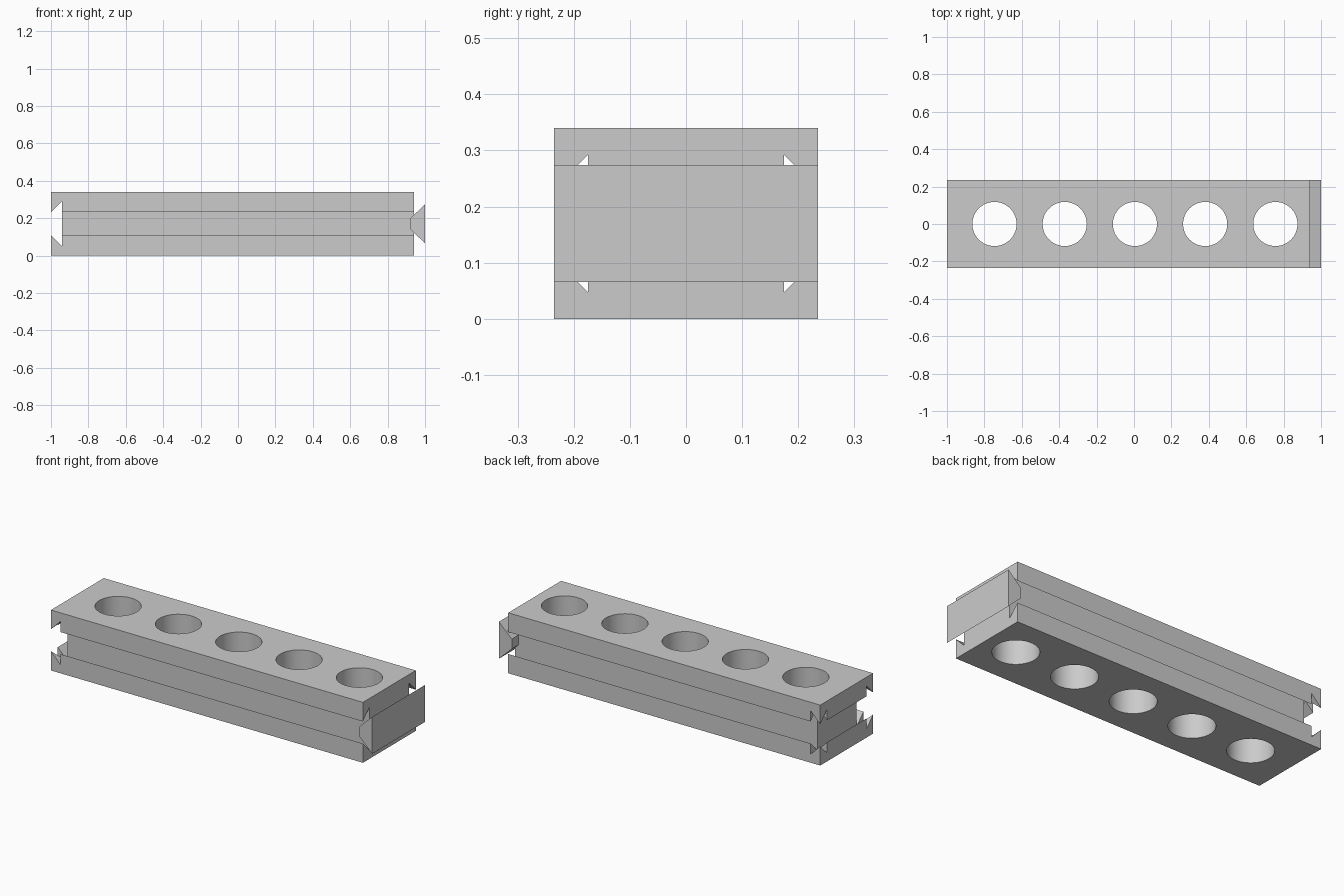
import bpy, math
from mathutils import Vector

if "Cube" in bpy.data.objects:
    bpy.data.objects.remove(bpy.data.objects["Cube"], do_unlink=True)

MID = 0.17            # half height, also the dovetail centre line
HALF_Y = 0.235
X0, X1 = -1.0, 0.942
DEPTH, MOUTH = 0.06, 0.062
INNER = MOUTH + DEPTH

grey = bpy.data.materials.new("mid_grey")
grey.use_nodes = True
colour = (0.6, 0.6, 0.6, 1)
grey.diffuse_color = colour
grey.node_tree.nodes["Principled BSDF"].inputs["Base Color"].default_value = colour


def prism(name, profile, axis, a, b):
    """Extrude a (horizontal, z) profile along the x or y axis from a to b."""
    def place(h, z, t):
        return (t, h, z) if axis == "x" else (h, t, z)
    n = len(profile)
    verts = [place(h, z, t) for t in (a, b) for h, z in profile]
    faces = [tuple(range(n)), tuple(range(2 * n - 1, n - 1, -1))]
    faces += [(i, i + n, (i + 1) % n + n, (i + 1) % n) for i in range(n)]
    mesh = bpy.data.meshes.new(name)
    mesh.from_pydata(verts, [], faces)
    mesh.materials.append(grey)
    ob = bpy.data.objects.new(name, mesh)
    bpy.context.collection.objects.link(ob)
    bpy.context.view_layer.objects.active = ob
    bpy.ops.object.select_all(action="DESELECT")
    ob.select_set(True)
    bpy.ops.object.mode_set(mode="EDIT")
    bpy.ops.mesh.select_all(action="SELECT")
    bpy.ops.mesh.normals_make_consistent(inside=False)
    bpy.ops.object.mode_set(mode="OBJECT")
    return ob


def combine(target, tool, operation):
    mod = target.modifiers.new(tool.name, "BOOLEAN")
    mod.operation, mod.solver, mod.object = operation, "EXACT", tool
    bpy.ops.object.select_all(action="DESELECT")
    bpy.context.view_layer.objects.active = target
    target.select_set(True)
    bpy.ops.object.modifier_apply(modifier=mod.name)
    bpy.data.objects.remove(tool, do_unlink=True)


# Long body with a dovetail groove along the front and back
quarter = [(HALF_Y, MID), (HALF_Y, MOUTH), (HALF_Y - DEPTH, INNER)]
right = [quarter[0], quarter[1], quarter[2]]
right += [(y, -z) for y, z in reversed(quarter)]
left = [(-y, -z) for y, z in right]
body = prism("connector_block", [(y, z + MID) for y, z in right + left], "x", X0, X1)

# Dovetail slot across the left-hand end
over = 0.02
slot = [(X0 - over, MOUTH - over), (X0 + DEPTH, INNER),
        (X0 + DEPTH, -INNER), (X0 - over, over - MOUTH)]
combine(body, prism("end_slot", [(x, z + MID) for x, z in slot], "y", -1, 1), "DIFFERENCE")

# Five round through holes
for i in range(5):
    bpy.ops.mesh.primitive_cylinder_add(vertices=64, radius=0.118, depth=1,
                                        location=(0.005 + 0.3755 * (i - 2), 0, MID))
    hole = bpy.context.object
    hole.name = "hole_cutter"
    hole.data.materials.append(grey)
    combine(body, hole, "DIFFERENCE")

# Dovetail tongue across the other end
tongue = [(0.92, 0.028), (1.0, 0.104), (1.0, -0.104), (0.92, -0.028)]
combine(body, prism("end_tongue", [(x, z + MID) for x, z in tongue],
                    "y", -HALF_Y, HALF_Y), "UNION")

bpy.ops.object.select_all(action="DESELECT")
body.select_set(True)
bpy.context.view_layer.objects.active = body
bpy.ops.object.shade_smooth_by_angle(angle=math.radians(30))
